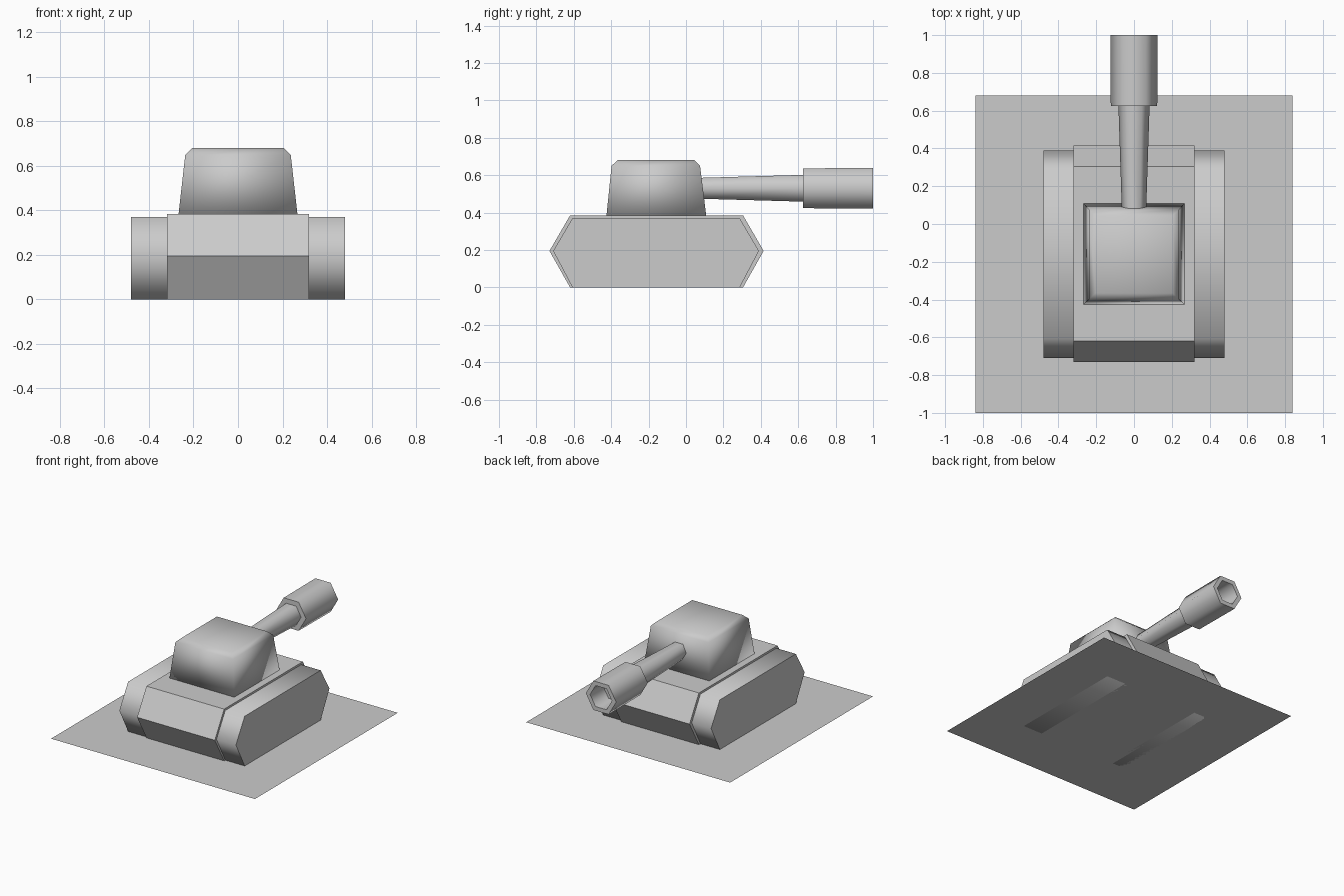
import bpy, bmesh, math
from mathutils import Matrix

cube = bpy.data.objects.get("Cube")
if cube:
    bpy.data.objects.remove(cube)

grey = bpy.data.materials.new("plain grey")
grey.use_nodes = True
colour = (0.6, 0.6, 0.6, 1)
grey.diffuse_color = colour
grey.node_tree.nodes["Principled BSDF"].inputs["Base Color"].default_value = colour


def make(name, bm, smooth_angle=0):
    """Turn a bmesh into an object, smooth below the given angle."""
    bmesh.ops.recalc_face_normals(bm, faces=bm.faces)
    mesh = bpy.data.meshes.new(name)
    bm.to_mesh(mesh)
    bm.free()
    mesh.materials.append(grey)
    ob = bpy.data.objects.new(name, mesh)
    bpy.context.collection.objects.link(ob)
    if smooth_angle:
        bpy.ops.object.select_all(action='DESELECT')
        ob.select_set(True)
        bpy.context.view_layer.objects.active = ob
        bpy.ops.object.shade_smooth_by_angle(angle=math.radians(smooth_angle))
    return ob


def loft(rings, cap_start=True, cap_end=True):
    """Skin equal-sized rings of points, with optional end caps."""
    bm = bmesh.new()
    loops = [[bm.verts.new(p) for p in ring] for ring in rings]
    n = len(loops[0])
    for a, b in zip(loops, loops[1:]):
        for i in range(n):
            j = (i + 1) % n
            bm.faces.new((a[i], a[j], b[j], b[i]))
    if cap_start:
        bm.faces.new(loops[0])
    if cap_end:
        bm.faces.new(loops[-1])
    return bm


def side_hexagon(x, tip_back, tip_front, slope, height):
    """Six-sided side outline with pointed ends."""
    a, b, mid = tip_front + slope, tip_back - slope, 0.195
    outline = [(a, 0), (b, 0), (tip_back, mid), (b, height), (a, height), (tip_front, mid)]
    return [(x, y, z) for y, z in outline]


def rectangle(half_x, y0, y1, z):
    return [(-half_x, y0, z), (half_x, y0, z), (half_x, y1, z), (-half_x, y1, z)]


def barrel_ring(y, radius):
    """Hexagon around the gun axis."""
    return [(radius * math.cos(i * math.tau / 6), y,
             0.53 + radius * math.sin(i * math.tau / 6)) for i in range(6)]


# Ground sheet
bm = bmesh.new()
bm.faces.new([bm.verts.new(p) for p in rectangle(0.84, -1, 0.68, 0)])
make("ground_sheet", bm)

# Hull and tracks
make("hull", loft([side_hexagon(x, 0.415, -0.73, 0.11, 0.385) for x in (-0.32, 0.32)]))
for name, side in (("left_track", 1), ("right_track", -1)):
    rings = [side_hexagon(side * x, 0.39, -0.71, 0.103, 0.37) for x in (0.3, 0.48)]
    make(name, loft(rings), 65)

# Turret with tapered walls and a bevelled roof
make("turret", loft([
    rectangle(0.267, -0.425, 0.108, 0.385),
    rectangle(0.237, -0.398, 0.075, 0.65),
    rectangle(0.205, -0.366, 0.045, 0.68),
]), 100)

# Gun barrel and hollow muzzle
make("gun_barrel", loft([barrel_ring(0.06, 0.064), barrel_ring(0.64, 0.083)]), 65)
make("muzzle", loft([
    barrel_ring(0.625, 0.123), barrel_ring(1.0, 0.125),
    barrel_ring(1.0, 0.09), barrel_ring(0.85, 0.085),
]), 65)
